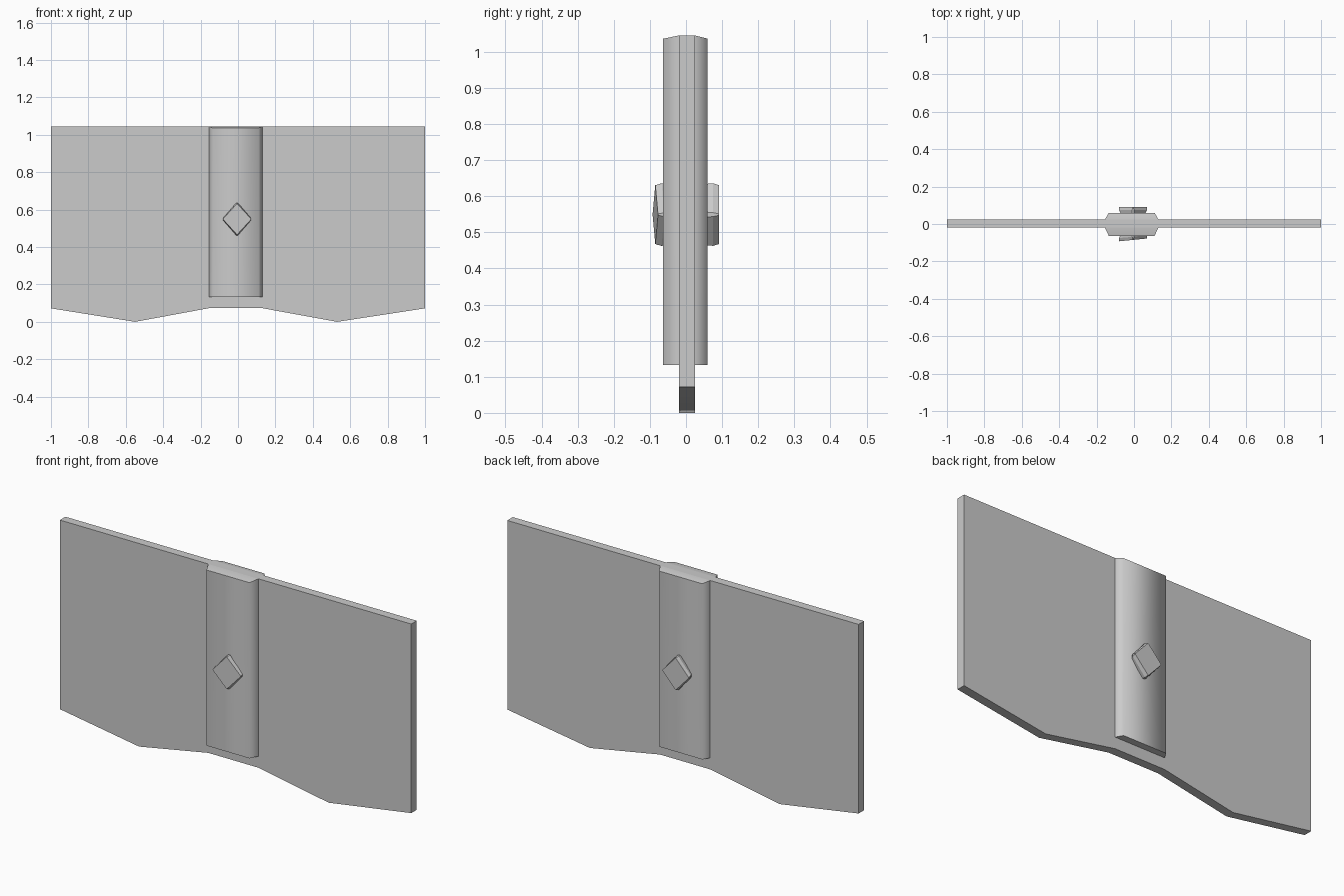
import bpy
from math import radians

if "Cube" in bpy.data.objects:
    bpy.data.objects.remove(bpy.data.objects["Cube"])


def loft(name, rings, caps, smooth=None):
    """Join equal-length rings of points; caps are faces given as vertex indices."""
    n = len(rings[0])
    verts = [p for r in rings for p in r]
    faces = [(k*n + i, k*n + (i+1) % n, (k+1)*n + (i+1) % n, (k+1)*n + i)
             for k in range(len(rings) - 1) for i in range(n)]
    me = bpy.data.meshes.new(name)
    me.from_pydata(verts, [], faces + caps)
    ob = bpy.data.objects.new(name, me)
    bpy.context.collection.objects.link(ob)
    bpy.ops.object.select_all(action='DESELECT')
    ob.select_set(True)
    bpy.context.view_layer.objects.active = ob
    bpy.ops.object.mode_set(mode='EDIT')
    bpy.ops.mesh.select_all(action='SELECT')
    bpy.ops.mesh.normals_make_consistent(inside=False)
    bpy.ops.object.mode_set(mode='OBJECT')
    if smooth:
        bpy.ops.object.shade_smooth_by_angle(angle=radians(smooth))
    return ob


YF, YB, TOP = -0.02, 0.025, 1.045

# Flat plate with two shallow points along the lower edge
outline = [(-1, .072), (-.55, 0), (-.155, .073), (.13, .073), (.53, 0), (1, .072),
           (1, TOP), (.13, TOP), (-.155, TOP), (-1, TOP)]
n = len(outline)
loft("plate", [[(x, y, z) for x, z in outline] for y in (YF, YB)],
     [tuple(range(n)), tuple(range(n, 2*n))], 40)

# Upright central rib, chamfered, with its top sloping slightly front and back
rib = [(-.155, YF), (-.135, -.063), (.11, -.063), (.13, YF),
       (.13, YB), (.11, .06), (-.135, .06), (-.155, YB)]
loft("centre_rib",
     [[(x, y, .132) for x, y in rib],
      [(x, y, TOP if y in (YF, YB) else 1.036) for x, y in rib]],
     [tuple(range(8)), (8, 9, 10, 11), (11, 12, 15, 8), (12, 13, 14, 15)], 68)


# Diamond studs on both faces of the rib
def diamond(w, h, cut, y, tilt=0):
    pts = []
    for sx, sz in ((1, 0), (0, 1), (-1, 0), (0, -1)):
        px, pz = -sz, sx
        for s in (-1, 1):
            x = (sx*(1 - cut) + s*px*cut) * w
            z = (sz*(1 - cut) + s*pz*cut) * h
            pts.append((x - .005, y + tilt*x, .549 + z))
    return pts


for name, ys, tilt in (("front_stud", (-.05, -.068, -.085), .1),
                       ("back_stud", (.05, .075, .092), 0)):
    loft(name, [diamond(.068, .092, .08, ys[0]),
                diamond(.08, .092, .06, ys[1], tilt),
                diamond(.076, .083, .02, ys[2], tilt)],
         [tuple(range(8)), tuple(range(16, 24))])
